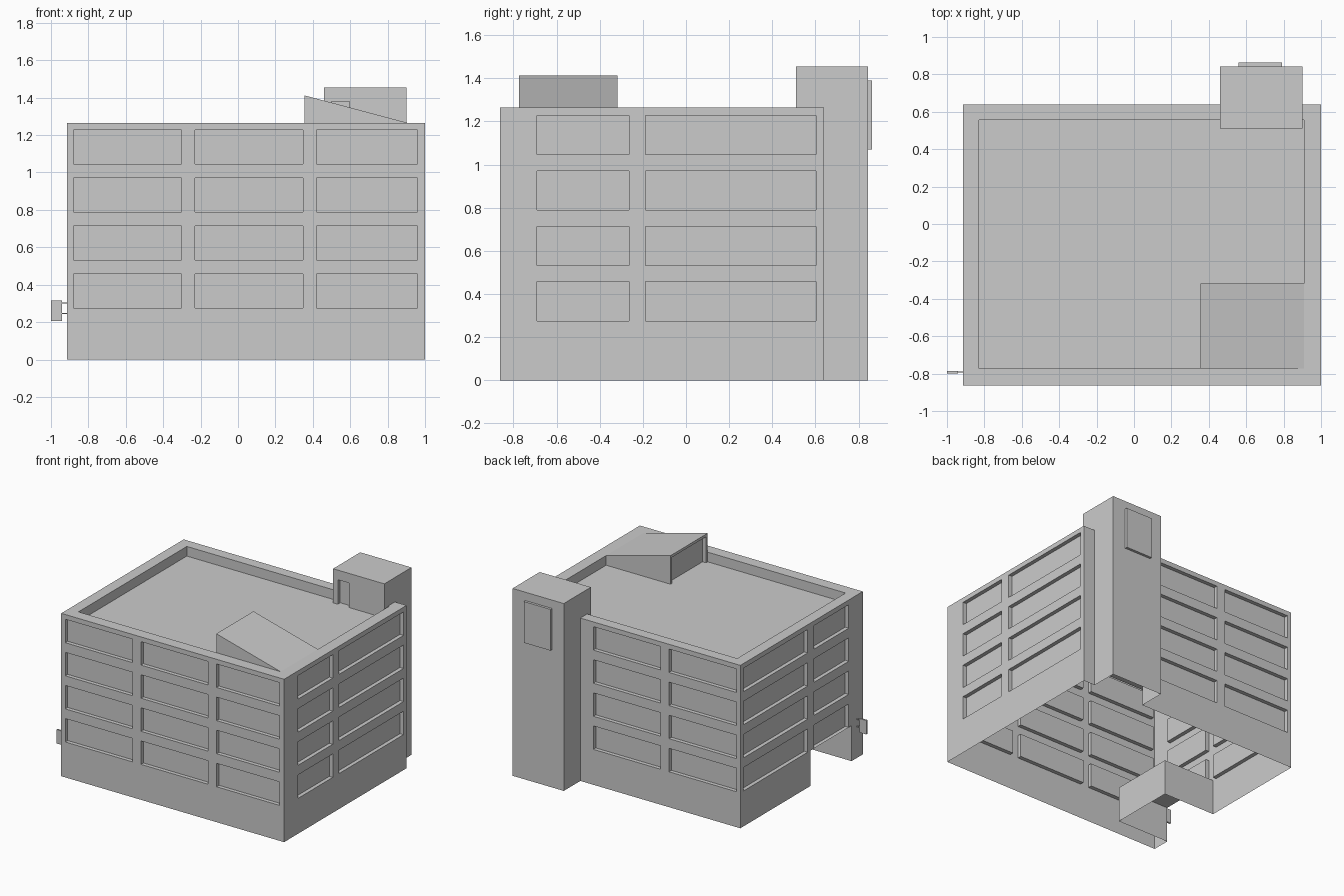
import bpy, bmesh
from mathutils import Vector

if "Cube" in bpy.data.objects:
    bpy.data.objects.remove(bpy.data.objects["Cube"])

X0, X1, Y0, Y1, H = -0.915, 1.0, -0.8625, 0.64, 1.265    # main block
IX0, IX1, IY0, IY1, ROOF = -0.83, 0.908, -0.773, 0.557, 1.19  # roof inside parapet
TX0, TX1, TY0, TY1, TH = 0.46, 0.90, 0.51, 0.843, 1.455   # stair tower
RX, RY0, RY1, RH = -0.47, -0.725, -0.22, 0.275           # entrance recess
DEPTH = 0.03
ROWS = [(0.275, 0.457), (0.532, 0.714), (0.789, 0.971), (1.046, 1.228)]


def face(bm, *pts):
    bm.faces.new([bm.verts.new(p) for p in pts])


def finish(bm, name):
    bmesh.ops.remove_doubles(bm, verts=bm.verts, dist=1e-4)
    me = bpy.data.meshes.new(name)
    bm.to_mesh(me)
    bm.free()
    ob = bpy.data.objects.new(name, me)
    bpy.context.collection.objects.link(ob)
    return ob


def wall(bm, a, b, z0, z1, insets=(), openings=(), depth=DEPTH):
    """Vertical sheet from a to b (outside on the right-hand side),
    with recessed panels and open holes given as (u0, u1, z0, z1)."""
    a, b = Vector((*a, 0)), Vector((*b, 0))
    length = (b - a).length
    d = (b - a).normalized()
    inward = -d.cross(Vector((0, 0, 1))) * depth
    every = list(insets) + list(openings)
    us = sorted({round(v, 4) for h in every for v in h[:2]} | {0, round(length, 4)})
    zs = sorted({round(v, 4) for h in every for v in h[2:]} | {z0, z1})
    p = lambda u, z: a + d * u + Vector((0, 0, z))
    for u, v in zip(us, us[1:]):
        for s, t in zip(zs, zs[1:]):
            cu, cz = (u + v) / 2, (s + t) / 2
            if not any(h[0] < cu < h[1] and h[2] < cz < h[3] for h in every):
                face(bm, p(u, s), p(v, s), p(v, t), p(u, t))
    for u, v, s, t in insets:
        outer = [p(u, s), p(v, s), p(v, t), p(u, t)]
        inner = [q + inward for q in outer]
        face(bm, *inner)
        for i in range(4):
            j = (i + 1) % 4
            face(bm, outer[i], outer[j], inner[j], inner[i])


def windows(cols):
    return [(u0, u1, s, t) for u0, u1 in cols for s, t in ROWS]


def box(name, x0, x1, y0, y1, z0, z1):
    bm = bmesh.new()
    bmesh.ops.create_cube(bm, size=1)
    for v in bm.verts:
        c = v.co
        v.co = (x0 + (c.x + .5) * (x1 - x0), y0 + (c.y + .5) * (y1 - y0), z0 + (c.z + .5) * (z1 - z0))
    return finish(bm, name)


# outer walls with window bands, open underneath
bm = bmesh.new()
front = [(-0.88, -0.302), (-0.23, 0.348), (0.42, 0.96)]
side = [(-0.69, -0.265), (-0.187, 0.603)]
wall(bm, (X0, Y0), (X1, Y0), 0, H, windows([(p - X0, q - X0) for p, q in front]))
wall(bm, (X1, Y0), (X1, Y1), 0, H, windows([(p - Y0, q - Y0) for p, q in side]))
wall(bm, (X1, Y1), (X0, Y1), 0, H, windows([(X1 - q, X1 - p) for p, q in front[:2]]),
     [(X1 - TX1, X1 - TX0, 0, H)])
wall(bm, (X0, Y1), (X0, Y0), 0, H, windows([(Y1 - q, Y1 - p) for p, q in side]),
     [(Y1 - RY1, Y1 - RY0, 0, RH)])
# entrance recess
wall(bm, (X0, RY1), (RX, RY1), 0, RH)
wall(bm, (RX, RY1), (RX, RY0), 0, RH)
wall(bm, (RX, RY0), (X0, RY0), 0, RH)
face(bm, (X0, RY0, RH), (X0, RY1, RH), (RX, RY1, RH), (RX, RY0, RH))
finish(bm, "outer_walls")

# parapet and roof deck
bm = bmesh.new()
xs, ys = [X0, IX0, TX0, TX1, IX1, X1], [Y0, IY0, IY1, Y1]
for i in range(5):
    for j in range(3):
        deck = 0 < i < 4 and j == 1
        under_tower = i == 2 and j == 2
        if not deck and not under_tower:
            face(bm, *[(xs[m], ys[n], H) for m, n in
                       ((i, j), (i + 1, j), (i + 1, j + 1), (i, j + 1))])
loop = [(IX0, IY0), (IX0, IY1), (IX1, IY1), (IX1, IY0)]
for k in range(4):
    gap = [(TX0 - IX0, TX1 - IX0, ROOF, H)] if k == 1 else []
    wall(bm, loop[k], loop[(k + 1) % 4], ROOF, H, (), gap)
face(bm, *[(x, y, ROOF) for x, y in reversed(loop)])
finish(bm, "parapet_and_roof")

# stair tower with roof door
bm = bmesh.new()
wall(bm, (TX0, TY0), (TX1, TY0), ROOF, TH, [(0.04, 0.135, ROOF, 1.38)])
wall(bm, (TX1, TY1), (TX0, TY1), 0, TH)
for x in (TX0, TX1):
    for y0, y1, z0, z1 in ((TY0, Y1, ROOF, TH), (Y1, TY1, 0, ROOF), (Y1, TY1, ROOF, TH)):
        if x == TX1:
            wall(bm, (x, y0), (x, y1), z0, z1)
        else:
            wall(bm, (x, y1), (x, y0), z0, z1)
face(bm, (TX0, TY0, TH), (TX1, TY0, TH), (TX1, TY1, TH), (TX0, TY1, TH))
finish(bm, "stair_tower")

# sloped roof hatch with a recessed end panel
bm = bmesh.new()
wx, wy0, wy1, wz = 0.355, IY0, -0.317, 1.412
wall(bm, (wx, wy1), (wx, wy0), ROOF, wz, [(0.02, wy1 - wy0 - 0.02, ROOF, wz - 0.02)])
face(bm, (wx, wy0, wz), (IX1, wy0, H), (IX1, wy1, H), (wx, wy1, wz))
face(bm, (wx, wy0, ROOF), (IX1, wy0, ROOF), (IX1, wy0, H), (wx, wy0, wz))
face(bm, (IX1, wy1, ROOF), (wx, wy1, ROOF), (wx, wy1, wz), (IX1, wy1, H))
finish(bm, "roof_hatch")

# panel on the tower back, hanging board and its brackets
box("tower_panel", 0.56, 0.79, TY1, 0.8625, 1.07, 1.39)
box("hanging_board", -1.0, -0.942, -0.798, -0.785, 0.207, 0.315)
for n, z in enumerate((0.246, 0.302)):
    box(f"board_bracket_{n + 1}", -0.942, X0, -0.795, -0.788, z - 0.003, z + 0.003)
